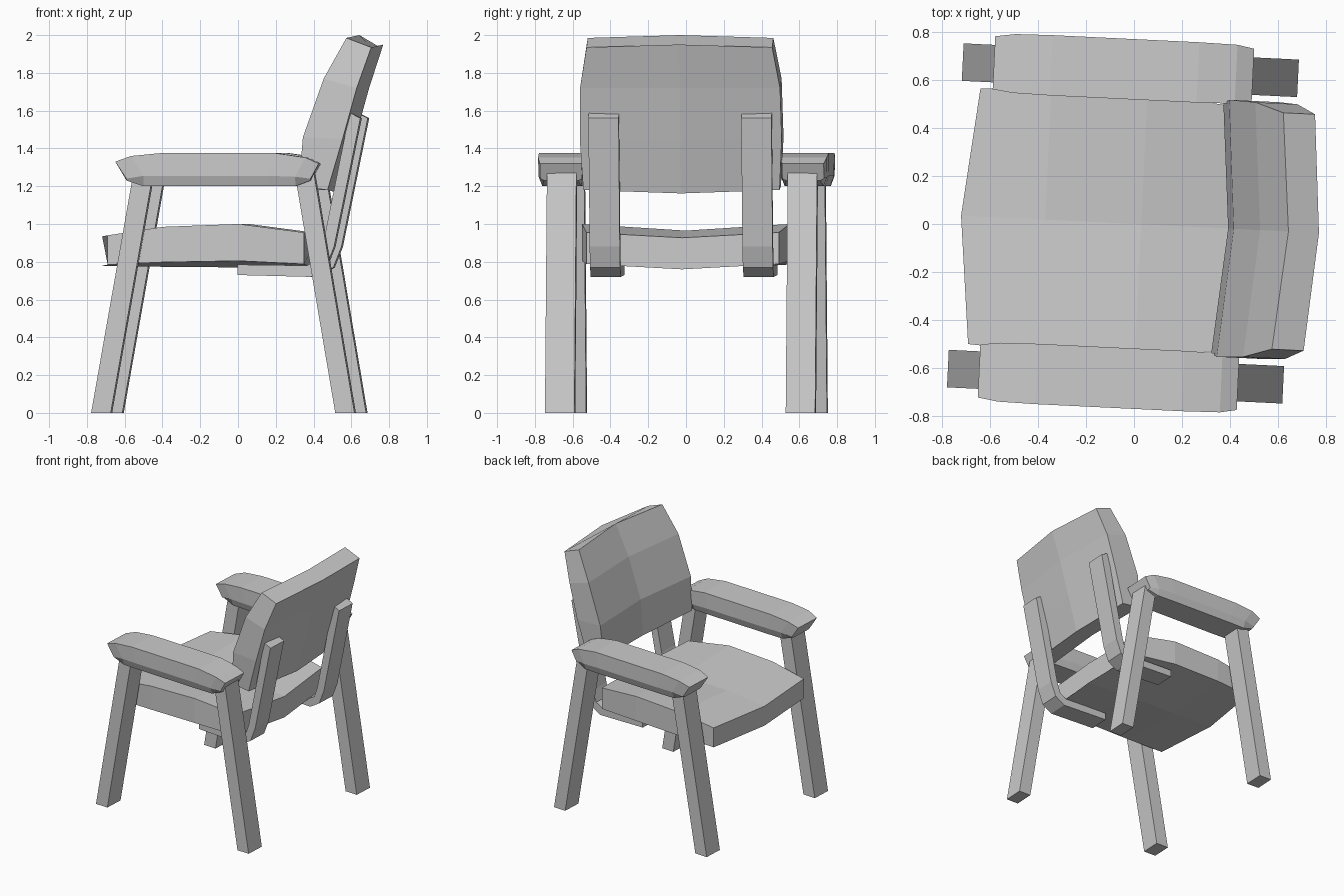
import bpy, bmesh, math

if "Cube" in bpy.data.objects:
    bpy.data.objects.remove(bpy.data.objects["Cube"])

TURN = math.radians(-2.77)  # whole chair is turned slightly about z; it faces -x


def loft(name, rings, mirror=False):
    """Skin a list of closed rings, cap both ends, optionally mirror across local y."""
    bm = bmesh.new()
    loops = [[bm.verts.new(p) for p in ring] for ring in rings]
    n = len(loops[0])
    for a, b in zip(loops, loops[1:]):
        for i in range(n):
            j = (i + 1) % n
            bm.faces.new((a[i], a[j], b[j], b[i]))
    bm.faces.new(loops[0])
    bm.faces.new(loops[-1])
    bmesh.ops.recalc_face_normals(bm, faces=bm.faces)
    me = bpy.data.meshes.new(name)
    bm.to_mesh(me)
    bm.free()
    ob = bpy.data.objects.new(name, me)
    bpy.context.collection.objects.link(ob)
    ob.rotation_euler.z = TURN
    if mirror:
        m = ob.modifiers.new("mirror", 'MIRROR')
        m.use_axis = (False, True, False)
    return ob


def slab_ring(half_w, top_side, top_mid, low_side, low_mid):
    """Six-point ring of a cushion, each argument an (x, z) pair."""
    return [(top_side[0], -half_w, top_side[1]), (top_mid[0], 0, top_mid[1]),
            (top_side[0], half_w, top_side[1]), (low_side[0], half_w, low_side[1]),
            (low_mid[0], 0, low_mid[1]), (low_side[0], -half_w, low_side[1])]


# Legs: slanted square bars
def leg(name, foot, head):
    loft(name, [[(x0, .56, z), (x1, .56, z), (x1, .716, z), (x0, .716, z)]
                for x0, x1, z in ((*foot, 0), (*head, 1.27))], True)


leg("front_legs", (-.744, -.64), (-.52, -.415))
leg("back_legs", (.55, .652), (.335, .437))

# Armrests: stations of (top x, top z, low x, low z, bottom z, inner y, outer y)
arm = [(-.614, 1.33, -.555, 1.24, 1.23, .531, .752),
       (-.53, 1.36, -.465, 1.255, 1.2, .52, .765),
       (-.375, 1.375, -.33, 1.255, 1.2, .517, .768),
       (.235, 1.375, .2, 1.255, 1.2, .517, .768),
       (.394, 1.352, .34, 1.25, 1.2, .52, .765),
       (.464, 1.32, .42, 1.24, 1.23, .531, .752)]
loft("armrests", [[(tx, yi, tz), (tx, yo, tz), (lx, yo, lz), (lx, yo - .02, bz),
                   (lx, yi + .02, bz), (lx, yi, lz)]
                  for tx, tz, lx, lz, bz, yi, yo in arm], True)

# Seat cushion: stations of (half width, side x, middle x, top z, bottom z, dip)
seat = [(.532, -.665, -.72, .94, .785, .006),
        (.55, -.37, -.37, .985, .798, .025),
        (.55, .03, .03, 1.0, .805, .035),
        (.51, .374, .425, .955, .788, .028)]
loft("seat", [slab_ring(w, (xs, t), (xm, t - d), (xs, b), (xm, b - d))
              for w, xs, xm, t, b, d in seat])

# Backrest cushion: stations of (half width, front x, front z, back x, back z, end lift)
back = [(.52, .347, 1.2, .50, 1.18, -.018),
        (.535, .37, 1.46, .58, 1.45, 0),
        (.53, .48, 1.77, .655, 1.72, 0),
        (.492, .598, 1.985, .73, 1.935, .015)]
loft("backrest", [slab_ring(w, (fx, fz), (fx + .045, fz + e), (bx, bz), (bx + .04, bz + e))
                  for w, fx, fz, bx, bz, e in back])

# Bent supports joining seat to backrest: (outer x, outer z, inner x, inner z)
bend = [(.02, .73, .02, .785), (.41, .72, .39, .78), (.49, .77, .445, .81),
        (.533, .88, .475, .90), (.672, 1.56, .615, 1.59)]
loft("back_supports", [[(ox, .325, oz), (ox, .485, oz), (ix, .485, iz), (ix, .325, iz)]
                       for ox, oz, ix, iz in bend], True)
